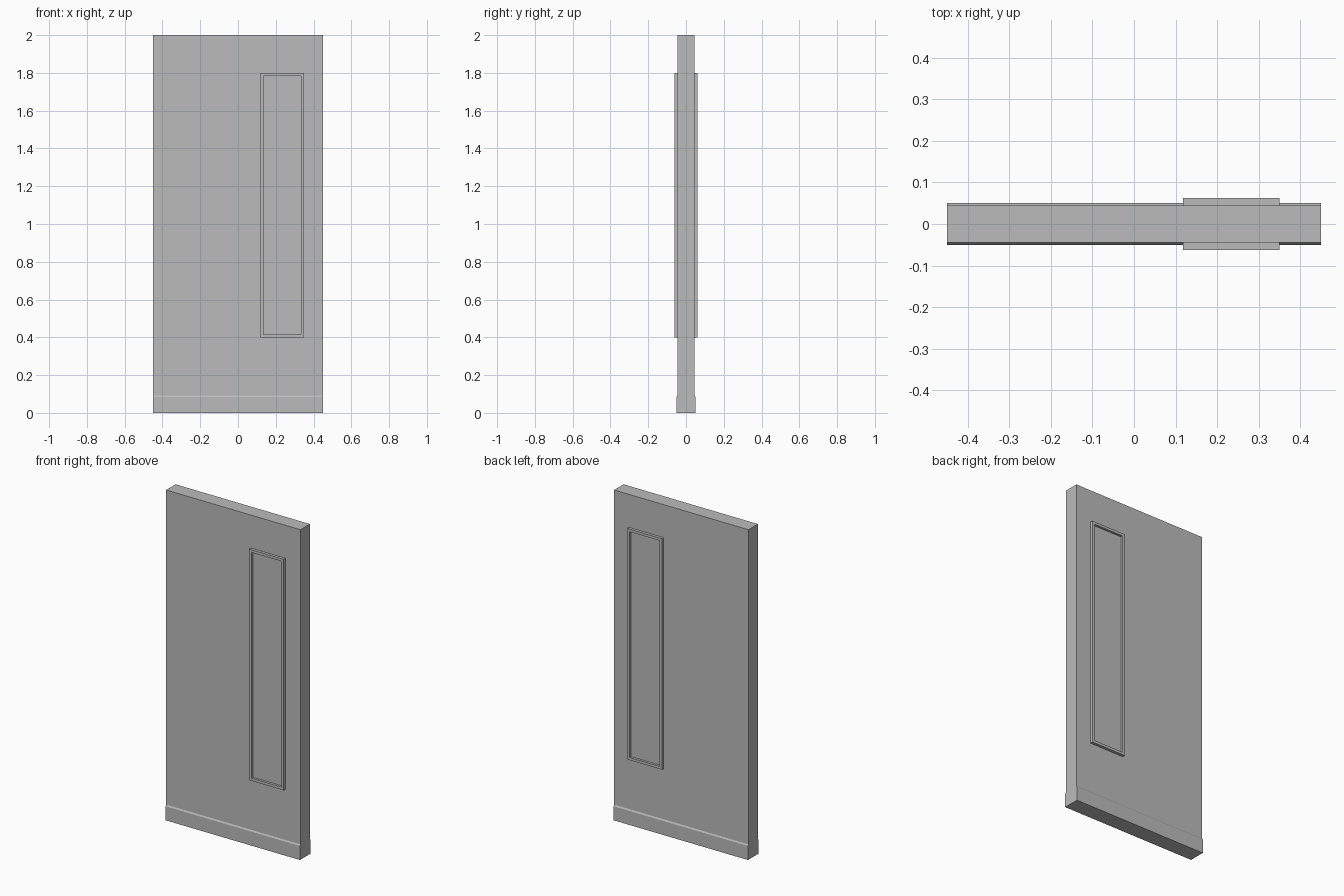
import bpy
import bmesh

if "Cube" in bpy.data.objects:
    bpy.data.objects.remove(bpy.data.objects["Cube"], do_unlink=True)

WIDTH, HEIGHT = 0.9, 2.0
FACE = 0.045                      # half thickness of the door leaf

grey = bpy.data.materials.new("door grey")
grey.use_nodes = True
colour = (0.5, 0.5, 0.5, 1)
grey.diffuse_color = colour
grey.node_tree.nodes["Principled BSDF"].inputs["Base Color"].default_value = colour


def finish(bm, name):
    bmesh.ops.recalc_face_normals(bm, faces=bm.faces)
    mesh = bpy.data.meshes.new(name)
    bm.to_mesh(mesh)
    bm.free()
    mesh.materials.append(grey)
    obj = bpy.data.objects.new(name, mesh)
    bpy.context.collection.objects.link(obj)
    return obj


def rectangle(bm, x0, x1, z0, z1, y):
    return [bm.verts.new((x, y, z)) for x, z in ((x0, z0), (x1, z0), (x1, z1), (x0, z1))]


# Door leaf with a thicker sloped-top kick plate, one extruded side profile
half = [(0.05, 0), (0.05, 0.085), (FACE, 0.093), (FACE, HEIGHT)]
profile = half + [(-y, z) for y, z in reversed(half)]
bm = bmesh.new()
leaf = bm.faces.new([bm.verts.new((-WIDTH / 2, y, z)) for y, z in profile])
side = bmesh.ops.extrude_face_region(bm, geom=[leaf])
verts = [v for v in side["geom"] if isinstance(v, bmesh.types.BMVert)]
bmesh.ops.translate(bm, vec=(WIDTH, 0, 0), verts=verts)
finish(bm, "door_leaf")

# Raised window surround and pane, repeated on both faces
X0, X1, Z0, Z1 = 0.118, 0.35, 0.4, 1.8
RIM = 0.016
for label, sign in (("front", -1), ("back", 1)):
    bm = bmesh.new()
    inner = (X0 + RIM, X1 - RIM, Z0 + RIM, Z1 - RIM)
    loops = [rectangle(bm, X0, X1, Z0, Z1, sign * FACE),
             rectangle(bm, X0, X1, Z0, Z1, sign * 0.062),
             rectangle(bm, *inner, sign * 0.062),
             rectangle(bm, *inner, sign * FACE)]
    for a, b in zip(loops, loops[1:] + loops[:1]):
        for i in range(4):
            j = (i + 1) % 4
            bm.faces.new((a[i], a[j], b[j], b[i]))
    finish(bm, label + "_window_frame")

    bm = bmesh.new()
    bmesh.ops.create_cube(bm, size=1)
    for v in bm.verts:
        v.co.x = inner[0] if v.co.x < 0 else inner[1]
        v.co.z = inner[2] if v.co.z < 0 else inner[3]
        v.co.y = sign * (FACE + (0.003 if v.co.y > 0 else -0.005))
    finish(bm, label + "_window_pane")
